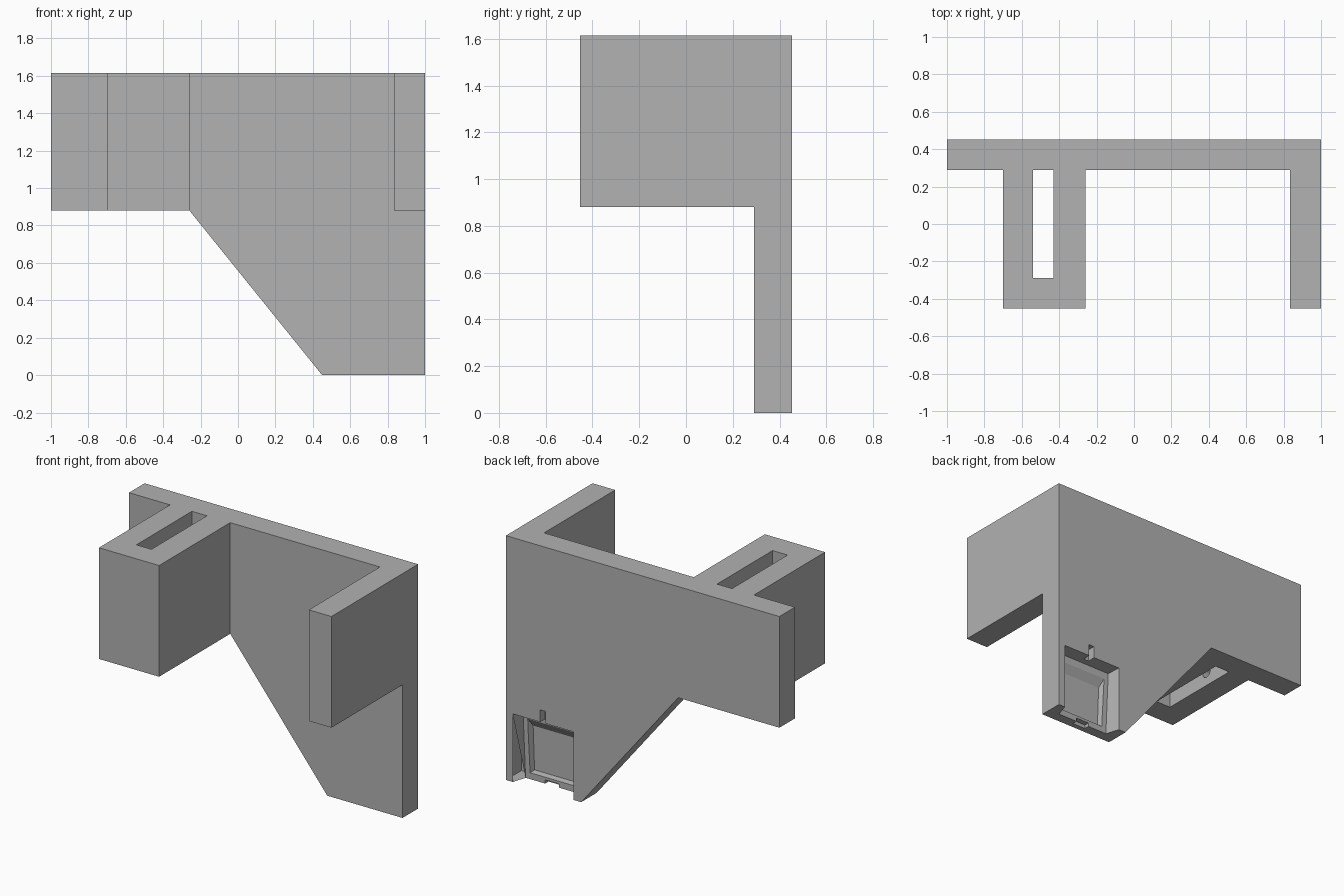
import bpy, bmesh
from mathutils import Vector

if "Cube" in bpy.data.objects:
    bpy.data.objects.remove(bpy.data.objects["Cube"])

grey = bpy.data.materials.new("plain grey")
grey.use_nodes = True
grey.diffuse_color = (0.445, 0.445, 0.445, 1)
grey.node_tree.nodes["Principled BSDF"].inputs["Base Color"].default_value = grey.diffuse_color

FRONT, BACK = 0.29, 0.4525      # faces of the wall plate
LOW, TOP = 0.88, 1.615          # height range of the holder parts


def finish(name, bm):
    bmesh.ops.recalc_face_normals(bm, faces=bm.faces)
    mesh = bpy.data.meshes.new(name)
    bm.to_mesh(mesh)
    bm.free()
    mesh.materials.append(grey)
    obj = bpy.data.objects.new(name, mesh)
    bpy.context.collection.objects.link(obj)
    return obj


def loft(name, lower, upper):
    """Solid between two matching outlines."""
    bm = bmesh.new()
    a = [bm.verts.new(p) for p in lower]
    b = [bm.verts.new(p) for p in upper]
    bm.faces.new(a)
    bm.faces.new(b)
    for i in range(len(a)):
        j = (i + 1) % len(a)
        bm.faces.new((a[i], a[j], b[j], b[i]))
    return finish(name, bm)


def extrude_y(name, outline, y0, y1):
    return loft(name, [(x, y0, z) for x, z in outline], [(x, y1, z) for x, z in outline])


def extrude_z(name, outline, z0, z1):
    return loft(name, [(x, y, z0) for x, y in outline], [(x, y, z1) for x, y in outline])


def rod(name, start, end, radius):
    start, end = Vector(start), Vector(end)
    bm = bmesh.new()
    bmesh.ops.create_cone(bm, cap_ends=True, segments=32, radius1=radius,
                          radius2=radius, depth=(end - start).length)
    turn = (end - start).to_track_quat('Z', 'Y')
    for v in bm.verts:
        v.co = turn @ v.co + (start + end) / 2
    return finish(name, bm)


def cut(target, cutter):
    mod = target.modifiers.new(cutter.name, 'BOOLEAN')
    mod.operation = 'DIFFERENCE'
    mod.solver = 'EXACT'
    mod.object = cutter
    cutter.hide_render = True
    cutter.hide_viewport = True
    cutter.display_type = 'WIRE'


def quad(y, x_low, x_high, x_low_top, x_high_top, z0, z1):
    return [(x_low, y, z0), (x_high, y, z0), (x_high_top, y, z1), (x_low_top, y, z1)]


# Wall plate with a slanted lower edge
plate = extrude_y("wall_plate", [(-1, LOW), (-0.26, LOW), (0.45, 0), (1, 0), (1, TOP), (-1, TOP)],
                  FRONT, BACK)

# Slotted holder block: a U outline closed by the plate
block = extrude_z("slotted_block", [(-0.70, FRONT), (-0.70, -BACK), (-0.26, -BACK), (-0.26, FRONT),
                                    (-0.43, FRONT), (-0.43, -0.29), (-0.54, -0.29), (-0.54, FRONT)],
                  LOW, TOP)

# Side arm
extrude_z("side_arm", [(0.835, -BACK), (1, -BACK), (1, FRONT), (0.835, FRONT)], LOW, TOP)

# Screw holes through the plate
for i, (x, z, r) in enumerate([(-0.91, 1.425, 0.036), (0.61, 0.555, 0.03), (0.835, 0.555, 0.03)]):
    cut(plate, rod(f"plate_hole_cutter_{i}", (x, 0.2, z), (x, 0.6, z), r))

# Screw holes from the outer side of the block into the slot
for i, (y, z) in enumerate([(-0.2, 1.525), (0.07, 0.975)]):
    cut(block, rod(f"block_hole_cutter_{i}", (-0.8, y, z), (-0.5, y, z), 0.036))

# Rear socket: open below, its sides closing in toward the bottom
cut(plate, loft("socket_cutter", quad(0.36, 0.535, 0.92, 0.515, 0.94, -0.02, 0.445),
                quad(BACK + 0.001, 0.505, 0.95, 0.505, 0.95, -0.02, 0.45)))

# Inner recess with a sloping top, latch groove and bottom notch
cut(plate, loft("recess_cutter", quad(0.325, 0.575, 0.88, 0.565, 0.89, 0.05, 0.34),
                quad(0.37, 0.565, 0.89, 0.545, 0.91, 0.04, 0.41)))
for name, x, half, z0, z1, y in [("latch_groove_cutter", 0.73, 0.02, 0.42, 0.53, 0.40),
                                 ("bottom_notch_cutter", 0.728, 0.05, -0.02, 0.025, 0.325)]:
    cut(plate, extrude_y(name, [(x - half, z0), (x + half, z0), (x + half, z1), (x - half, z1)],
                         y, BACK + 0.02))
